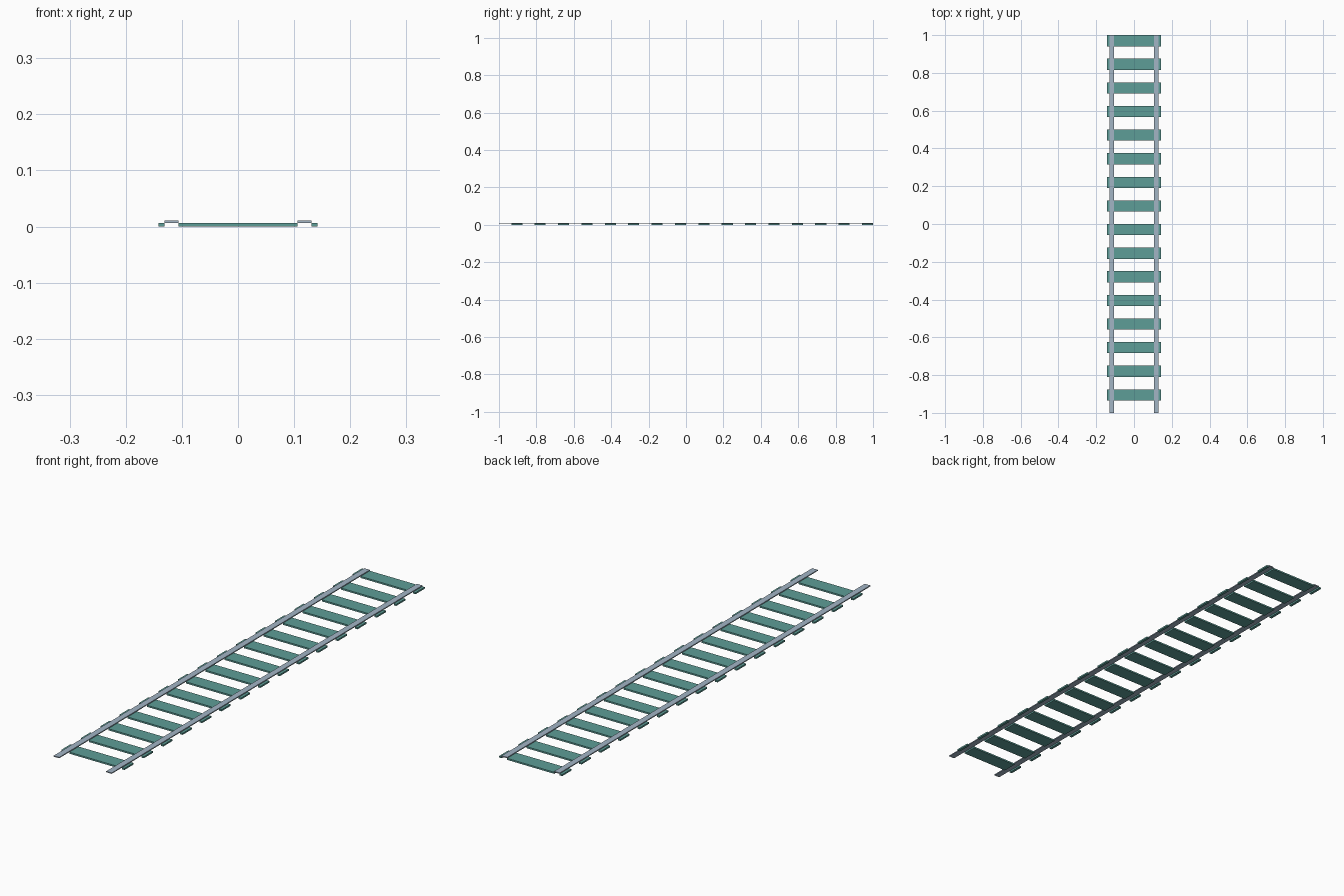
import bpy, bmesh

if "Cube" in bpy.data.objects:
    bpy.data.objects.remove(bpy.data.objects["Cube"])

def material(name, rgb):
    m = bpy.data.materials.new(name)
    m.diffuse_color = (*rgb, 1)
    m.use_nodes = True
    m.node_tree.nodes["Principled BSDF"].inputs["Base Color"].default_value = m.diffuse_color
    return m

teal = material("teal sleeper", (0.11, 0.34, 0.31))
steel = material("pale steel", (0.36, 0.46, 0.56))

def box(name, x0, x1, y0, y1, z0, z1, mat):
    bm = bmesh.new()
    bmesh.ops.create_cube(bm, size=1)
    for v in bm.verts:
        v.co = ((x0, x1)[v.co.x > 0], (y0, y1)[v.co.y > 0], (z0, z1)[v.co.z > 0])
    me = bpy.data.meshes.new(name)
    bm.to_mesh(me)
    bm.free()
    me.materials.append(mat)
    ob = bpy.data.objects.new(name, me)
    bpy.context.collection.objects.link(ob)
    return ob

IN, OUT, END = 0.106, 0.131, 0.142   # rail inner and outer edge, sleeper end
Z1, Z2 = 0.0065, 0.0105              # sleeper top, rail top

# Two flat rails
for side, s in (("left", -1), ("right", 1)):
    a, b = sorted((s * IN, s * OUT))
    box(side + "_rail", a, b, -1, 1, Z1, Z2, steel)

# Sixteen sleepers, open beneath the rails
for i in range(16):
    y1 = 1 - 0.125 * i
    y0 = y1 - 0.059
    box("sleeper", -IN, IN, y0, y1, 0, Z1, teal)
    for s in (-1, 1):
        a, b = sorted((s * OUT, s * END))
        box("sleeper_end", a, b, y0, y1, 0, Z1, teal)
